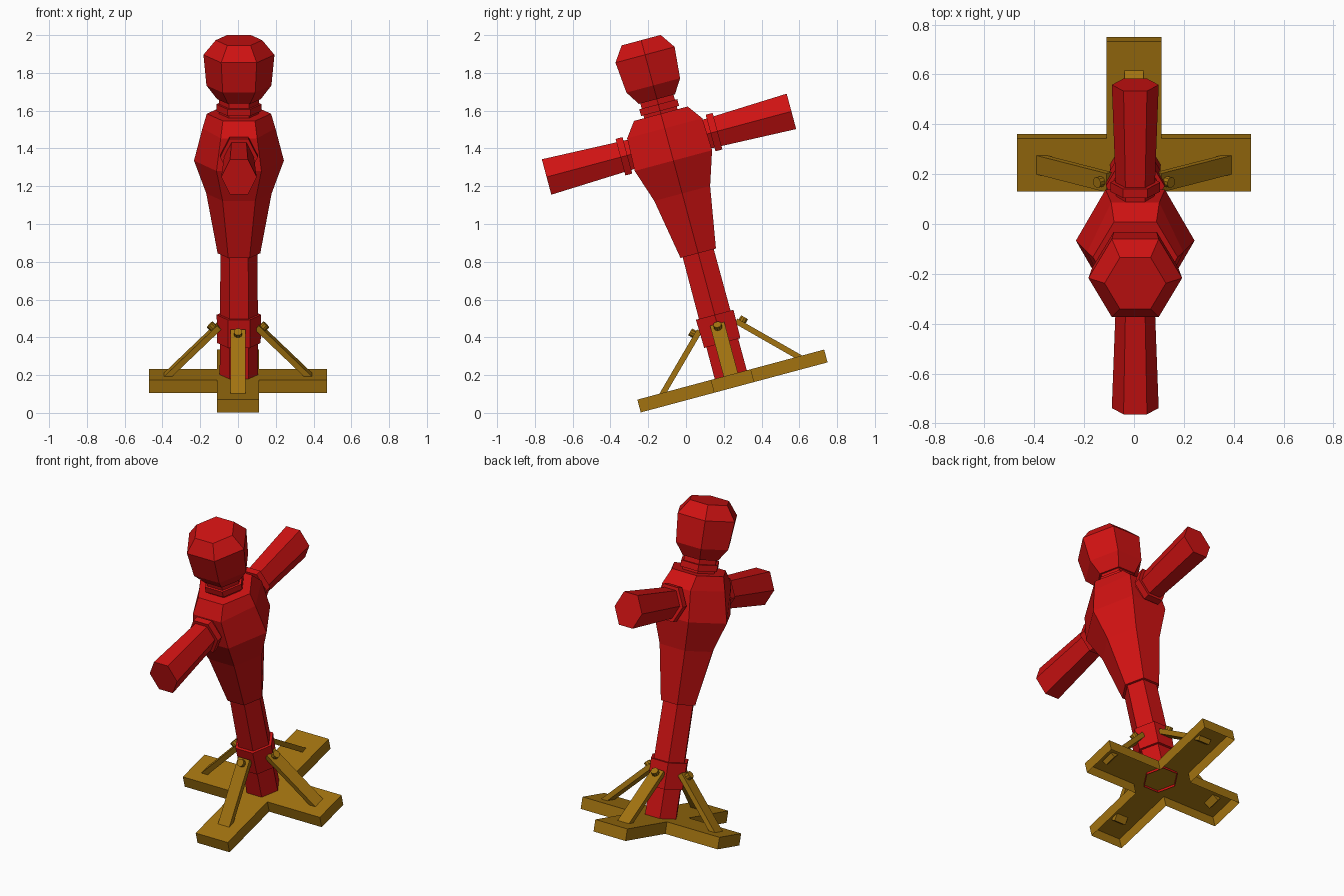
import bpy, bmesh, math
from mathutils import Matrix, Vector

if "Cube" in bpy.data.objects:
    bpy.data.objects.remove(bpy.data.objects["Cube"])

TILT = Matrix.Translation((0, 0.255, 0.135)) @ Matrix.Rotation(math.radians(15), 4, 'X')
POLE = TILT @ Matrix.Translation((0.005, 0, 0))


def material(name, color):
    m = bpy.data.materials.new(name)
    m.diffuse_color = color
    m.use_nodes = True
    m.node_tree.nodes["Principled BSDF"].inputs["Base Color"].default_value = m.diffuse_color
    return m


RED = material("red_padding", (0.62, 0.006, 0.006, 1))
WOOD = material("wood", (0.36, 0.17, 0.005, 1))


def finish(bm, name, mat, matrix):
    bmesh.ops.recalc_face_normals(bm, faces=bm.faces[:])
    bm.transform(matrix)
    me = bpy.data.meshes.new(name)
    bm.to_mesh(me)
    bm.free()
    me.materials.append(mat)
    ob = bpy.data.objects.new(name, me)
    bpy.context.collection.objects.link(ob)
    return ob


def loft(name, rings, mat, matrix, sides=6, bottom=True):
    """Stack of hexagonal rings: (height, corner radius in x, flat half-width in y)."""
    bm = bmesh.new()
    loops = []
    ky = math.cos(math.pi / sides)
    for z, rx, ry in rings:
        loops.append([bm.verts.new((rx * math.cos(2 * math.pi * i / sides),
                                    ry / ky * math.sin(2 * math.pi * i / sides), z))
                      for i in range(sides)])
    for a, b in zip(loops, loops[1:]):
        for i in range(sides):
            j = (i + 1) % sides
            bm.faces.new((a[i], a[j], b[j], b[i]))
    if bottom:
        bm.faces.new(loops[0][::-1])
    bm.faces.new(loops[-1])
    return finish(bm, name, mat, matrix)


# cross-shaped base, open underneath
w, lx, ly, h = 0.11, 0.47, 0.512, 0.07
outline = []
for sx, sy in ((1, 1), (-1, 1), (-1, -1), (1, -1)):
    pts = [(sx * lx, sy * w), (sx * w, sy * w), (sx * w, sy * ly)]
    outline += pts if sx * sy > 0 else pts[::-1]
bm = bmesh.new()
low = [bm.verts.new((x, y, 0)) for x, y in outline]
top = [bm.verts.new((x, y, h)) for x, y in outline]
for i in range(12):
    j = (i + 1) % 12
    bm.faces.new((low[i], low[j], top[j], top[i]))
bm.faces.new(top)
finish(bm, "base", WOOD, TILT)

# four braces with bolts
foot, head = Vector((0.39, 0, 0.05)), Vector((0.10, 0, 0.337))
d = head - foot
slope = Matrix.Rotation(-math.atan2(d.z, d.x), 4, 'Y')
for k in range(4):
    turn = TILT @ Matrix.Rotation(k * math.pi / 2, 4, 'Z')
    bm = bmesh.new()
    bmesh.ops.create_cube(bm, size=1)
    finish(bm, f"brace_{k + 1}", WOOD,
           turn @ Matrix.Translation((foot + head) / 2) @ slope
           @ Matrix.Diagonal((d.length, 0.078, 0.03, 1)))
    bm = bmesh.new()
    bmesh.ops.create_cone(bm, cap_ends=True, segments=10, radius1=0.022, radius2=0.022, depth=0.055)
    finish(bm, f"bolt_{k + 1}", WOOD, turn @ Matrix.Translation((0.130, 0, 0.325)) @ slope)

# pole, sleeve, torso, neck and head
loft("pole", [(0.055, 0.102, 0.088), (0.75, 0.098, 0.085)], RED, POLE, bottom=False)
loft("pole_sleeve", [(0.243, 0.115, 0.099), (0.398, 0.118, 0.103)], RED, POLE)
loft("torso", [(0.735, 0.113, 0.097), (1.063, 0.173, 0.153), (1.243, 0.238, 0.212),
               (1.42, 0.193, 0.206), (1.50, 0.17, 0.147)], RED, POLE)
loft("neck", [(1.49, 0.105, 0.091), (1.59, 0.105, 0.091)], RED, POLE)
loft("neck_ring", [(1.515, 0.12, 0.104), (1.552, 0.12, 0.104)], RED, POLE)
loft("head", [(1.58, 0.116, 0.099), (1.655, 0.172, 0.147), (1.823, 0.188, 0.162),
              (1.903, 0.123, 0.107)], RED, POLE)

# front and back arms with collars
for side, ang in (("front", 90), ("back", -90)):
    m = POLE @ Matrix.Translation((0, 0, 1.333)) @ Matrix.Rotation(math.radians(ang), 4, 'X')
    loft(f"{side}_arm", [(0.18, 0.076, 0.078), (0.671, 0.094, 0.097)], RED, m)
    loft(f"{side}_arm_collar", [(0.228, 0.1, 0.1), (0.266, 0.1, 0.1)], RED, m)
